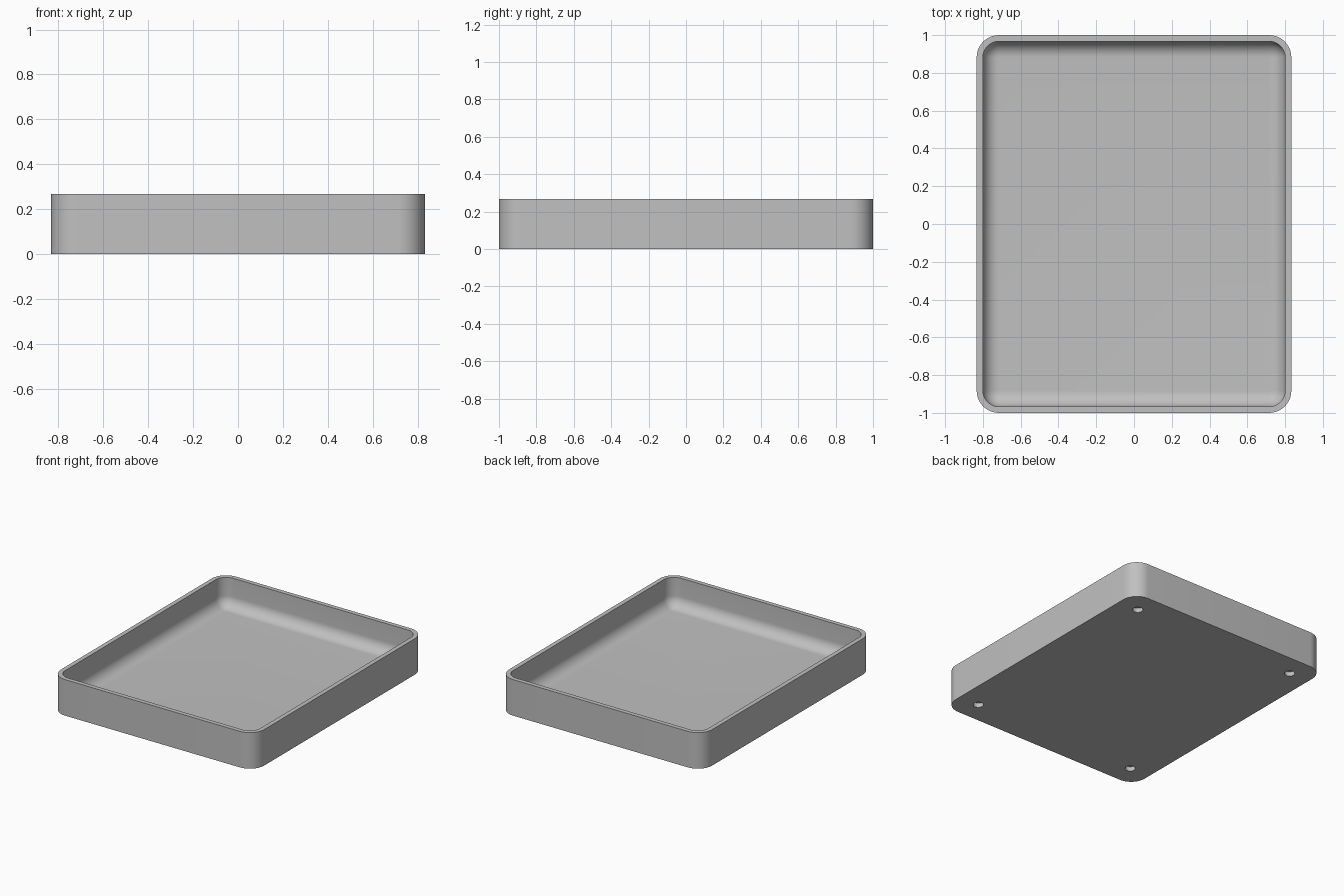
import bpy, bmesh
from math import sin, cos, pi, radians
from mathutils import Vector

if "Cube" in bpy.data.objects:
    bpy.data.objects.remove(bpy.data.objects["Cube"], do_unlink=True)

HALF_X, HALF_Y, HEIGHT = 0.833, 1.0, 0.267
WALL, FLOOR = 0.033, 0.05
CORNER, FILLET = 0.118, 0.083
HOLE_X, HOLE_Y, HOLE_R, HOLE_DEPTH = 0.67, 0.838, 0.035, 0.033
ARC = 12

grey = bpy.data.materials.new("plain grey")
grey.use_nodes = True
colour = (0.53, 0.53, 0.53, 1)
grey.diffuse_color = colour
grey.node_tree.nodes["Principled BSDF"].inputs["Base Color"].default_value = colour

bm = bmesh.new()


def rounded_ring(inset, z):
    """Loop of vertices around a rounded rectangle, inset from the outer wall."""
    radius = CORNER - inset
    cx, cy = HALF_X - CORNER, HALF_Y - CORNER
    ring = []
    for quarter, (sx, sy) in enumerate([(1, 1), (-1, 1), (-1, -1), (1, -1)]):
        for i in range(ARC + 1):
            a = (quarter + i / ARC) * pi / 2
            ring.append(bm.verts.new((sx * cx + radius * cos(a),
                                      sy * cy + radius * sin(a), z)))
    return ring


def circle_ring(x, y, z):
    steps = [2 * pi * i / 32 for i in range(32)]
    return [bm.verts.new((x + HOLE_R * cos(a), y + HOLE_R * sin(a), z)) for a in steps]


def bridge(lower, upper):
    n = len(lower)
    for i in range(n):
        j = (i + 1) % n
        bm.faces.new((lower[i], lower[j], upper[j], upper[i]))


def loop_edges(ring):
    return [bm.edges.get((v, ring[i - 1])) for i, v in enumerate(ring)]


# Outer wall, flat rim, inner wall and the rounded floor edge
rings = [rounded_ring(0, 0), rounded_ring(0, HEIGHT), rounded_ring(WALL, HEIGHT)]
for i in range(ARC + 1):
    a = i / ARC * pi / 2
    rings.append(rounded_ring(WALL + FILLET * (1 - cos(a)),
                              FLOOR + FILLET * (1 - sin(a))))
for lower, upper in zip(rings, rings[1:]):
    bridge(lower, upper)
bm.faces.new(rings[-1])

# Blind round sockets in the underside
open_edges = loop_edges(rings[0])
for sx in (-1, 1):
    for sy in (-1, 1):
        mouth = circle_ring(sx * HOLE_X, sy * HOLE_Y, 0)
        end = circle_ring(sx * HOLE_X, sy * HOLE_Y, HOLE_DEPTH)
        bridge(mouth, end)
        bm.faces.new(end)
        open_edges += loop_edges(mouth)

# Underside around the sockets
bmesh.ops.triangle_fill(bm, use_beauty=True, edges=open_edges, normal=Vector((0, 0, -1)))
bmesh.ops.recalc_face_normals(bm, faces=bm.faces)

mesh = bpy.data.meshes.new("tray")
bm.to_mesh(mesh)
bm.free()
mesh.materials.append(grey)
tray = bpy.data.objects.new("tray", mesh)
bpy.context.collection.objects.link(tray)

bpy.ops.object.select_all(action="DESELECT")
tray.select_set(True)
bpy.context.view_layer.objects.active = tray
bpy.ops.object.shade_smooth_by_angle(angle=radians(35))
